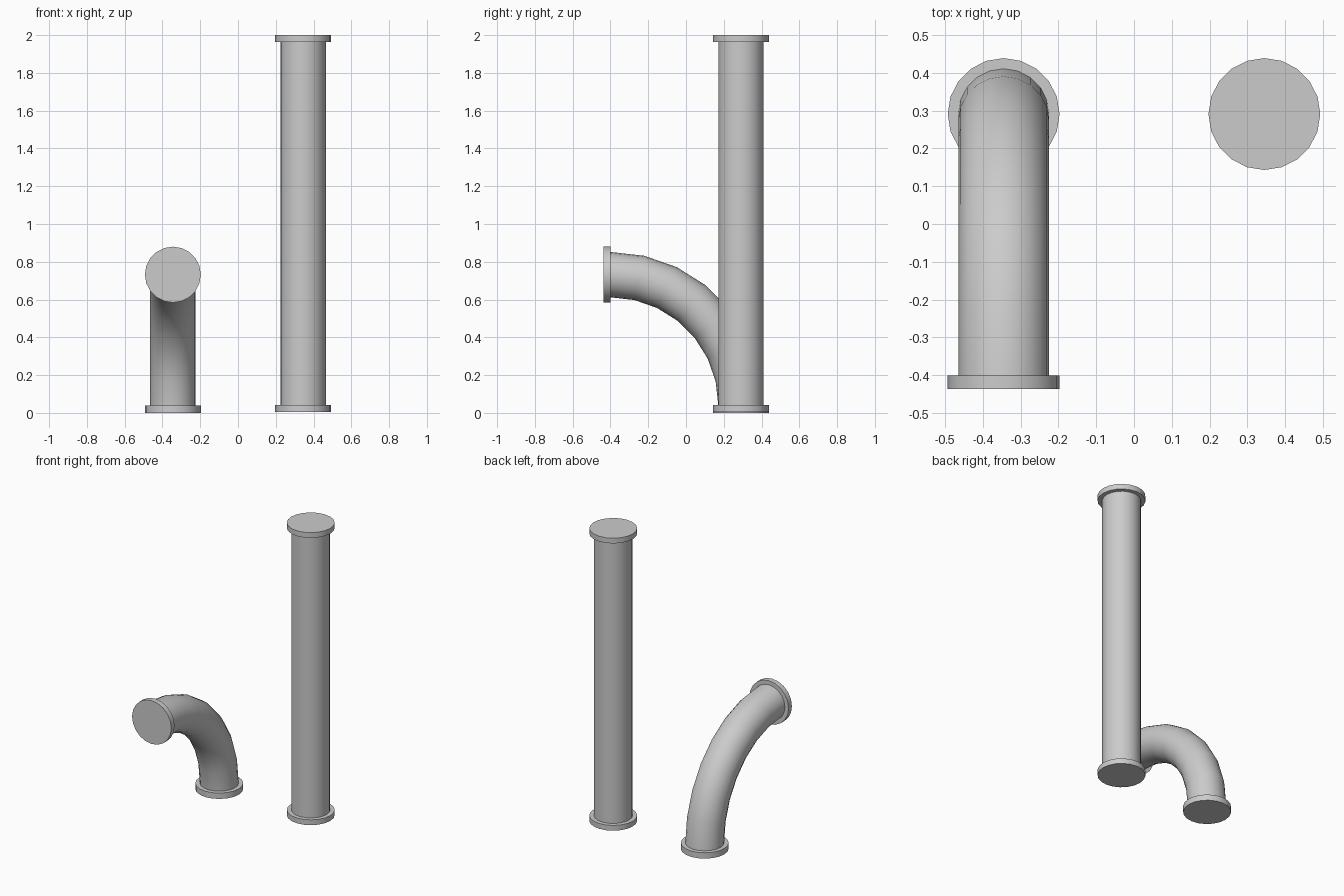
import bpy, bmesh
from math import sin, cos, pi, radians
from mathutils import Vector

if "Cube" in bpy.data.objects:
    bpy.data.objects.remove(bpy.data.objects["Cube"])

SIDES = 20
TUBE_R, FLANGE_R, FLANGE_T = 0.12, 0.148, 0.036
X, Y = 0.345, 0.291


def sweep(name, rings):
    """Skin circles given as (centre y, centre z, tilt angle, radius, centre x)."""
    bm = bmesh.new()
    loops = []
    for x, y, z, tilt, r in rings:
        out = Vector((0, cos(tilt), sin(tilt)))
        loops.append([bm.verts.new(Vector((x, y, z)) + r * (
            cos(2 * pi * i / SIDES) * Vector((1, 0, 0)) + sin(2 * pi * i / SIDES) * out))
            for i in range(SIDES)])
    for a, b in zip(loops, loops[1:]):
        for i in range(SIDES):
            j = (i + 1) % SIDES
            bm.faces.new((a[i], a[j], b[j], b[i]))
    bm.faces.new(loops[0][::-1])
    bm.faces.new(loops[-1])
    bmesh.ops.recalc_face_normals(bm, faces=bm.faces)
    me = bpy.data.meshes.new(name)
    bm.to_mesh(me)
    bm.free()
    ob = bpy.data.objects.new(name, me)
    bpy.context.collection.objects.link(ob)
    bpy.ops.object.select_all(action='DESELECT')
    ob.select_set(True)
    bpy.context.view_layer.objects.active = ob
    bpy.ops.object.shade_smooth_by_angle(angle=radians(35))
    return ob


# Straight pipe with a flange at each end
z0, z1 = 0.006, 2.0
sweep("straight_pipe", [(X, Y, z, 0, r) for z, r in (
    (z0, FLANGE_R), (z0 + FLANGE_T, FLANGE_R), (z0 + FLANGE_T, TUBE_R),
    (z1 - FLANGE_T, TUBE_R), (z1 - FLANGE_T, FLANGE_R), (z1, FLANGE_R))])

# Quarter-turn elbow, curving from the floor flange towards the front
BEND, STEPS = 0.692, 7
cy, cz = Y - BEND, 0.04
rings = [(-X, Y, 0, 0, FLANGE_R), (-X, Y, cz, 0, FLANGE_R)]
for k in range(STEPS + 1):
    t = k / STEPS * pi / 2
    rings.append((-X, cy + BEND * cos(t), cz + BEND * sin(t), t, TUBE_R))
top = cz + BEND
rings += [(-X, cy, top, pi / 2, FLANGE_R), (-X, cy - FLANGE_T, top, pi / 2, FLANGE_R)]
sweep("elbow_pipe", rings)
